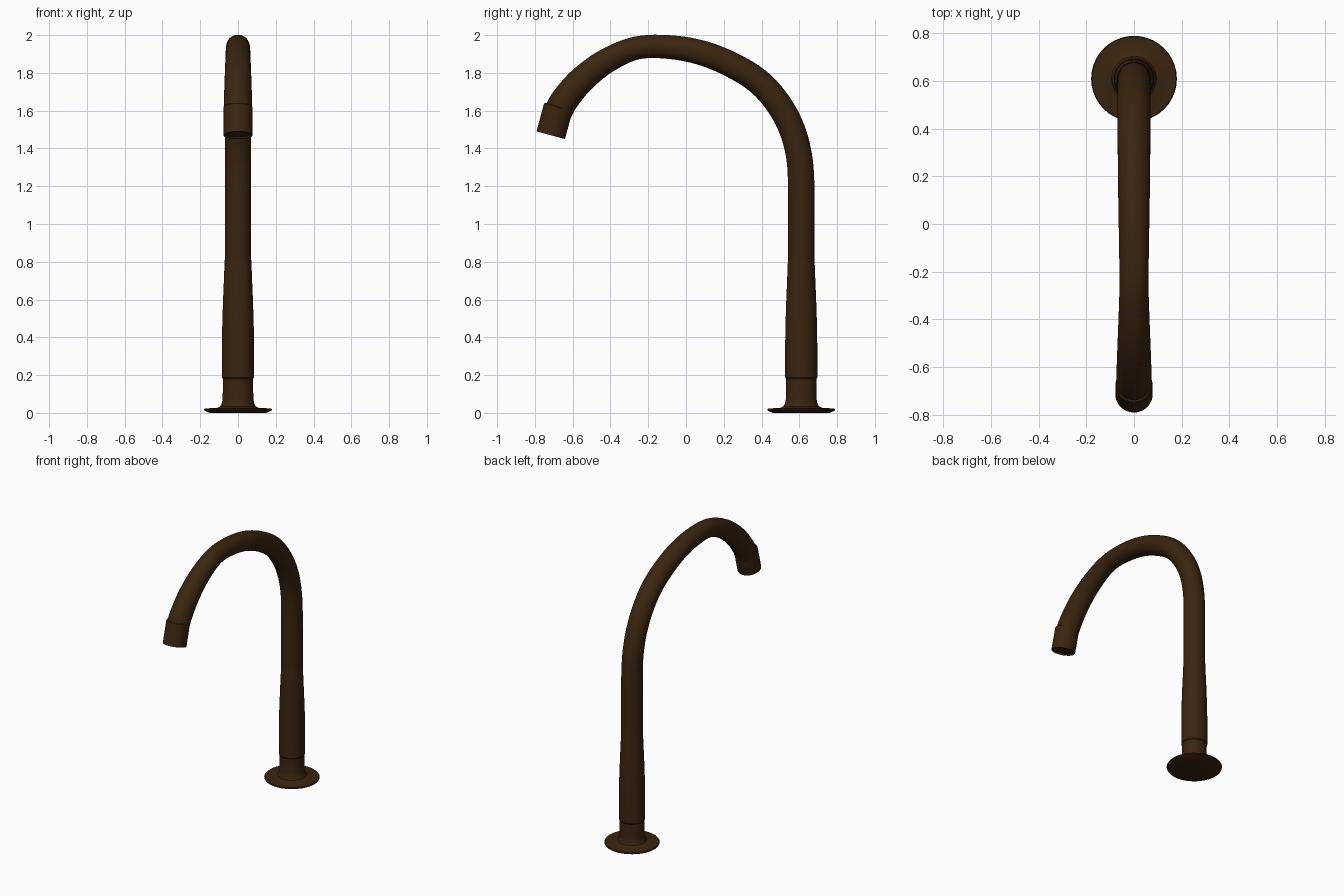
import bpy, bmesh, math
from mathutils import Vector

cube = bpy.data.objects.get("Cube")
if cube:
    bpy.data.objects.remove(cube)

bronze = bpy.data.materials.new("dark_bronze")
bronze.use_nodes = True
colour = (0.042, 0.018, 0.005, 1)
bronze.diffuse_color = colour
bronze.node_tree.nodes["Principled BSDF"].inputs["Base Color"].default_value = colour

SIDES = 40
BASE_Y = 0.61


def sweep(name, stations):
    """Skin round rings of (y, z, radius, tilt) in the centre plane; ends are capped."""
    bm = bmesh.new()
    rings = []
    for y, z, r, tilt in stations:
        side = Vector((0, math.cos(tilt), math.sin(tilt)))
        ring = []
        for i in range(SIDES):
            a = math.tau * i / SIDES
            ring.append(bm.verts.new(Vector((r * math.cos(a), y, z)) + side * r * math.sin(a)))
        rings.append(ring)
    for low, high in zip(rings, rings[1:]):
        for i in range(SIDES):
            j = (i + 1) % SIDES
            bm.faces.new((low[i], low[j], high[j], high[i]))
    bm.faces.new(rings[0][::-1])
    bm.faces.new(rings[-1])
    bmesh.ops.recalc_face_normals(bm, faces=bm.faces)
    mesh = bpy.data.meshes.new(name)
    bm.to_mesh(mesh)
    bm.free()
    mesh.materials.append(bronze)
    obj = bpy.data.objects.new(name, mesh)
    bpy.context.collection.objects.link(obj)
    bpy.ops.object.select_all(action='DESELECT')
    obj.select_set(True)
    bpy.context.view_layer.objects.active = obj
    bpy.ops.object.shade_smooth_by_angle(angle=math.radians(35))
    return obj


def upright(name, profile):
    return sweep(name, [(BASE_Y, z, r, 0) for r, z in profile])


def smooth_path(points, steps=6):
    """Catmull-Rom through (y, z, radius) points, with the tilt added."""
    pts = [Vector(p) for p in points]
    pts = [2 * pts[0] - pts[1]] + pts + [2 * pts[-1] - pts[-2]]
    out = []
    for k in range(1, len(pts) - 2):
        a, b, c, d = pts[k - 1:k + 3]
        for s in range(steps + (k == len(pts) - 3)):
            t = s / steps
            p = b + 0.5 * t * (c - a + t * (2 * a - 5 * b + 4 * c - d + t * (3 * (b - c) + d - a)))
            v = c - a + 2 * t * (2 * a - 5 * b + 4 * c - d) + 3 * t * t * (3 * (b - c) + d - a)
            out.append((*p, math.atan2(-v.x, v.y)))
    return out


# Round flange with a fillet into the neck
upright("base_flange", [(0.15, 0), (0.178, 0.012), (0.18, 0.018), (0.176, 0.023),
                        (0.11, 0.027), (0.094, 0.035), (0.086, 0.05), (0.081, 0.075), (0.08, 0.185)])

# Tapered lower column
upright("lower_column", [(0.08, 0.18), (0.085, 0.187), (0.085, 0.36), (0.083, 0.48),
                         (0.079, 0.6), (0.074, 0.72), (0.071, 0.8), (0.069, 0.82)])

# Arched spout tube
sweep("spout_tube", smooth_path([
    (BASE_Y, 0.81, 0.07), (BASE_Y, 1.0, 0.07), (BASE_Y, 1.2, 0.07), (0.60, 1.35, 0.069),
    (0.565, 1.49, 0.069), (0.50, 1.62, 0.069), (0.40, 1.74, 0.069), (0.27, 1.828, 0.068),
    (0.10, 1.901, 0.066), (-0.08, 1.936, 0.063), (-0.26, 1.932, 0.061),
    (-0.42, 1.864, 0.066), (-0.55, 1.765, 0.071), (-0.64, 1.66, 0.074), (-0.68, 1.59, 0.075)]))

# Nozzle collar with a shallow recessed outlet
top, end = Vector((-0.675, 1.622)), Vector((-0.716, 1.47))
axis = (end - top).normalized()
tilt = math.atan2(-axis.x, axis.y)
length = (end - top).length
collar = [(0.074, 0), (0.078, 0.004), (0.078, length), (0.07, length), (0.068, length - 0.008)]
sweep("nozzle_collar", [(*(top + axis * d), r, tilt) for r, d in collar])
